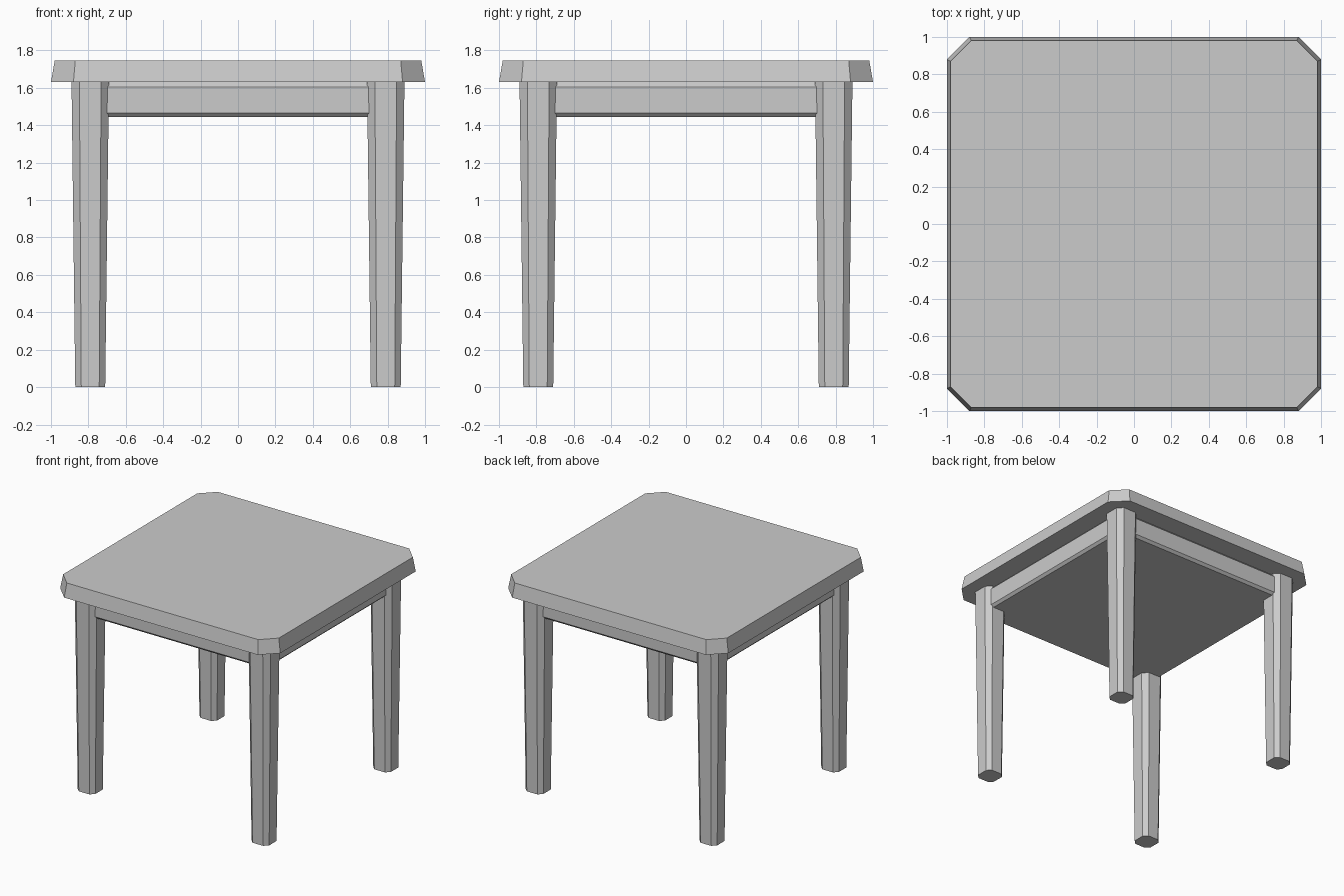
import bpy, bmesh

if "Cube" in bpy.data.objects:
    bpy.data.objects.remove(bpy.data.objects["Cube"])

grey = bpy.data.materials.new("light_grey")
grey.diffuse_color = (0.6, 0.6, 0.6, 1)
grey.use_nodes = True
grey.node_tree.nodes["Principled BSDF"].inputs["Base Color"].default_value = grey.diffuse_color


def chamfered_square(half, cut):
    """Eight-sided outline: a square with its corners cut off."""
    f = half - cut
    return [(f, -half), (half, -f), (half, f), (f, half),
            (-f, half), (-half, f), (-half, -f), (-f, -half)]


def loft(name, sections, location=(0, 0, 0)):
    """Skin a stack of (z, half width, corner cut) outlines and cap both ends."""
    bm = bmesh.new()
    rings = [[bm.verts.new((x, y, z)) for x, y in chamfered_square(h, c)]
             for z, h, c in sections]
    for low, high in zip(rings, rings[1:]):
        for i in range(8):
            j = (i + 1) % 8
            bm.faces.new((low[i], low[j], high[j], high[i]))
    bm.faces.new(rings[0][::-1])
    bm.faces.new(rings[-1])
    mesh = bpy.data.meshes.new(name)
    bm.to_mesh(mesh)
    bm.free()
    mesh.materials.append(grey)
    obj = bpy.data.objects.new(name, mesh)
    obj.location = location
    bpy.context.collection.objects.link(obj)
    return obj


# Tabletop with cut corners, narrowing slightly upward
loft("tabletop", [(1.63, 1.0, 0.12), (1.745, 0.98, 0.11)])

# Solid apron block under the top, bevelled above and below
loft("apron", [(1.445, 0.835, 0.04), (1.465, 0.855, 0.04),
               (1.605, 0.855, 0.04), (1.63, 0.83, 0.04)])

# Four tapered eight-sided legs
for side, sx in (("left", -1), ("right", 1)):
    for end, sy in (("front", -1), ("back", 1)):
        loft(f"{end}_{side}_leg", [(0, 0.08, 0.032), (1.63, 0.1, 0.042)],
             (sx * 0.79, sy * 0.79, 0))
